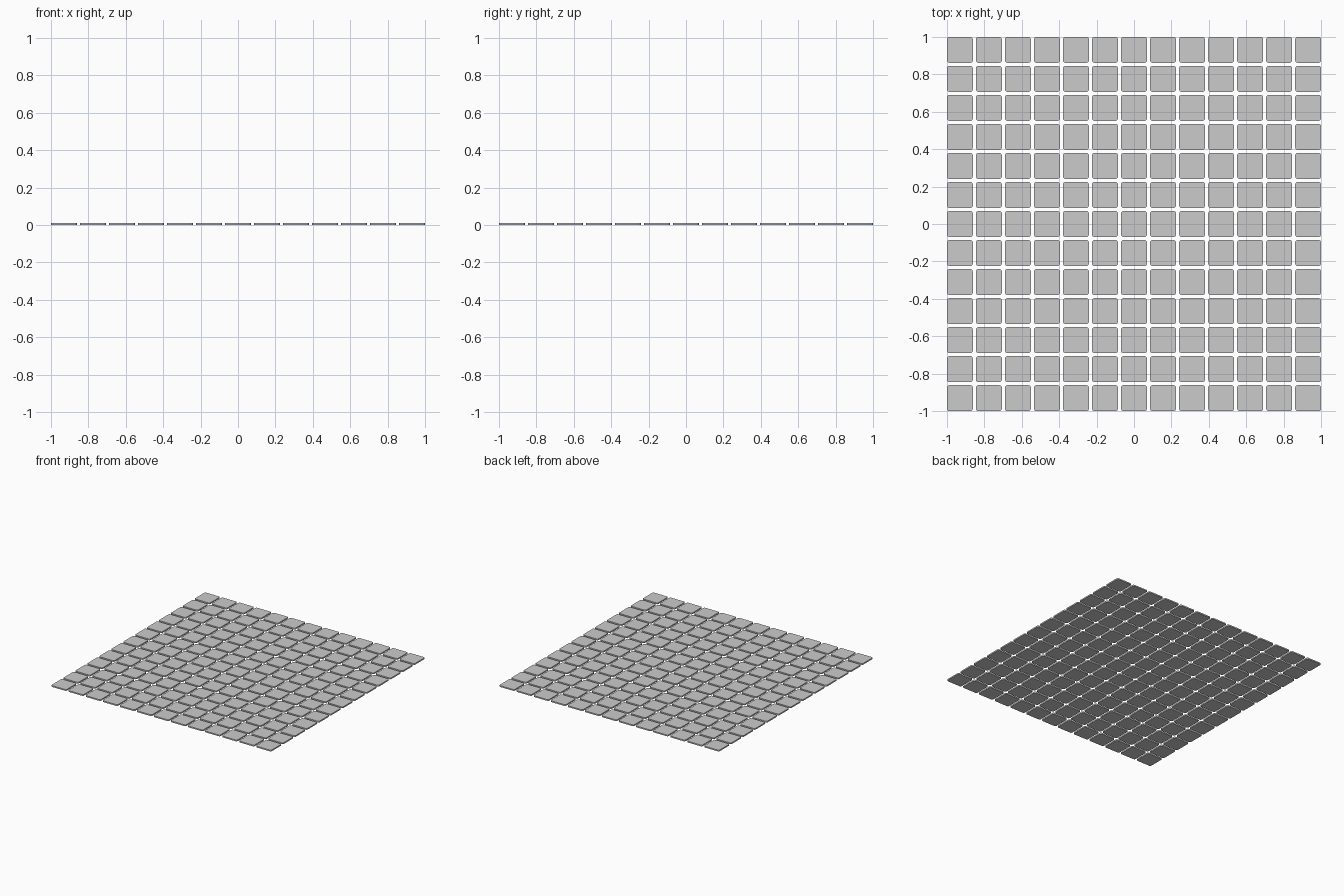
import bpy, bmesh
from math import sin, cos, pi

if "Cube" in bpy.data.objects:
    bpy.data.objects.remove(bpy.data.objects["Cube"])

COUNT = 13            # tiles per side
SIZE = 0.138          # tile width
PITCH = (2 - SIZE) / (COUNT - 1)
THICK = 0.011
RADIUS = 0.012        # rounded corner radius
STEPS = 4             # segments per corner


def rounded_square(size, r, steps):
    pts, h = [], size / 2 - r
    for q, (sx, sy) in enumerate([(1, 1), (-1, 1), (-1, -1), (1, -1)]):
        for i in range(steps + 1):
            a = (q + i / steps) * pi / 2
            pts.append((sx * h + r * cos(a), sy * h + r * sin(a), 0))
    return pts


# One tile: rounded square extruded upward
bm = bmesh.new()
base = bm.faces.new([bm.verts.new(p) for p in rounded_square(SIZE, RADIUS, STEPS)])
ext = bmesh.ops.extrude_face_region(bm, geom=[base], use_keep_orig=True)
top = [v for v in ext["geom"] if isinstance(v, bmesh.types.BMVert)]
bmesh.ops.translate(bm, verts=top, vec=(0, 0, THICK))
bmesh.ops.recalc_face_normals(bm, faces=bm.faces)
mesh = bpy.data.meshes.new("floor_tiles")
bm.to_mesh(mesh)
bm.free()

tiles = bpy.data.objects.new("floor_tiles", mesh)
bpy.context.collection.objects.link(tiles)
start = -1 + SIZE / 2
tiles.location = (start, start, 0)

# Smooth the rounded corners, keep the rims sharp
bpy.context.view_layer.objects.active = tiles
tiles.select_set(True)
bpy.ops.object.shade_smooth_by_angle(angle=pi / 6)

# Repeat into a square grid
for name, offset in (("columns", (PITCH, 0, 0)), ("rows", (0, PITCH, 0))):
    arr = tiles.modifiers.new(name, "ARRAY")
    arr.count = COUNT
    arr.use_relative_offset = False
    arr.use_constant_offset = True
    arr.constant_offset_displace = offset
